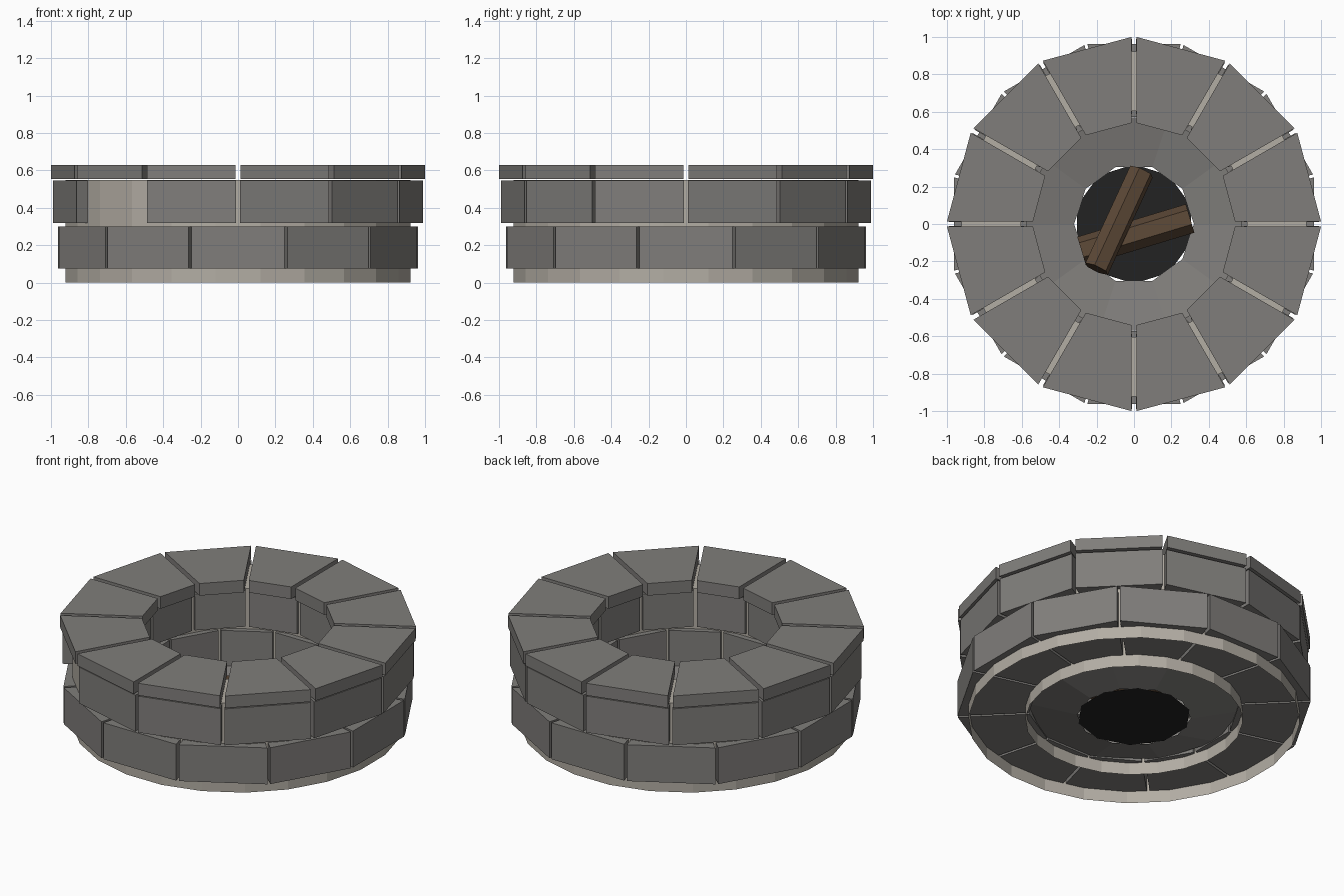
import bpy, bmesh, math
from mathutils import Vector

if "Cube" in bpy.data.objects:
    bpy.data.objects.remove(bpy.data.objects["Cube"])


def material(name, r, g, b):
    m = bpy.data.materials.new(name)
    m.diffuse_color = (r, g, b, 1)
    m.use_nodes = True
    m.node_tree.nodes["Principled BSDF"].inputs["Base Color"].default_value = m.diffuse_color
    return m


STONE = material("grey_stone", 0.215, 0.207, 0.197)
MORTAR = material("pale_mortar", 0.45, 0.42, 0.37)
WOOD = material("brown_wood", 0.105, 0.064, 0.037)
SOOT = material("black_soot", 0.016, 0.016, 0.016)


def finish(name, bm, mat, recalc=True):
    if recalc:
        bmesh.ops.recalc_face_normals(bm, faces=bm.faces)
    me = bpy.data.meshes.new(name)
    bm.to_mesh(me)
    bm.free()
    me.materials.append(mat)
    ob = bpy.data.objects.new(name, me)
    bpy.context.collection.objects.link(ob)
    return ob


def stone_ring(name, r_in, r_out, z0, z1, offset, gap, missing=()):
    """Twelve wedge blocks with parallel-sided gaps between them."""
    bm = bmesh.new()
    for i in range(12):
        if i in missing:
            continue
        a0 = math.radians(offset + 30 * i)
        a1 = a0 + math.radians(30)
        plan = []
        for r, a, s in ((r_in, a0, 1), (r_out, a0, 1), (r_out, a1, -1), (r_in, a1, -1)):
            b = a + s * math.asin(gap / r)
            plan.append((r * math.cos(b), r * math.sin(b)))
        low = [bm.verts.new((x, y, z0)) for x, y in plan]
        top = [bm.verts.new((x, y, z1)) for x, y in plan]
        bm.faces.new(low[::-1])
        bm.faces.new(top)
        for k in range(4):
            n = (k + 1) % 4
            bm.faces.new((low[k], low[n], top[n], top[k]))
    return finish(name, bm, STONE)


def lathe(name, profile, sides, offset, mat):
    """Open surface turned from (radius, height) points."""
    bm = bmesh.new()
    rings = []
    for r, z in profile:
        angles = [math.radians(offset) + math.tau * i / sides for i in range(sides)]
        rings.append([bm.verts.new((r * math.cos(a), r * math.sin(a), z)) for a in angles])
    for lo, hi in zip(rings, rings[1:]):
        for i in range(sides):
            n = (i + 1) % sides
            bm.faces.new((lo[i], lo[n], hi[n], hi[i]))
    return finish(name, bm, mat, recalc=False)


def log(name, start, end, radius, roll):
    """Six-sided log between two points."""
    a, b = Vector(start), Vector(end)
    bm = bmesh.new()
    bmesh.ops.create_cone(bm, cap_ends=True, segments=6, radius1=radius,
                          radius2=radius, depth=(b - a).length)
    ob = finish(name, bm, WOOD)
    ob.rotation_mode = 'QUATERNION'
    spin = Vector((0, 0, 1)).rotation_difference(b - a)
    roll_q = Vector((1, 0, 0)).rotation_difference(
        Vector((math.cos(roll), math.sin(roll), 0)))
    ob.rotation_quaternion = spin @ roll_q
    ob.location = (a + b) / 2


# Stone courses; one block has fallen out of the upper course
stone_ring("lower_course", 0.59, 0.993, 0.075, 0.30, 15, 0.008)
stone_ring("upper_course", 0.59, 0.99, 0.32, 0.545, 0, 0.010, missing=(7,))
stone_ring("cap_stones", 0.54, 1.0, 0.555, 0.63, 0, 0.014)

# Mortar core: outer wall, top and inner wall, open underneath
lathe("mortar_core", [(0.93, 0), (0.93, 0.55), (0.61, 0.55), (0.61, 0)], 24, 7.5, MORTAR)

# Shallow dished floor and its burnt centre
lathe("pit_floor", [(0.32, 0.025), (0.60, 0.085)][::-1], 10, 0, STONE).data.flip_normals()
bm = bmesh.new()
bmesh.ops.create_circle(bm, cap_ends=True, segments=10, radius=0.32)
bmesh.ops.translate(bm, verts=bm.verts, vec=(0, 0, 0.025))
burnt = finish("burnt_centre", bm, SOOT, recalc=False)
for p in burnt.data.polygons:
    if p.normal.z < 0:
        burnt.data.flip_normals()
        break
floor = bpy.data.objects["pit_floor"]
if floor.data.polygons[0].normal.z < 0:
    floor.data.flip_normals()

# Crossed firewood
log("lower_log", (-0.28, -0.145, 0.10), (0.30, 0.03, 0.10), 0.08, 0.2)
log("upper_log", (-0.20, -0.24, 0.25), (0.04, 0.28, 0.12), 0.07, 0.35)
